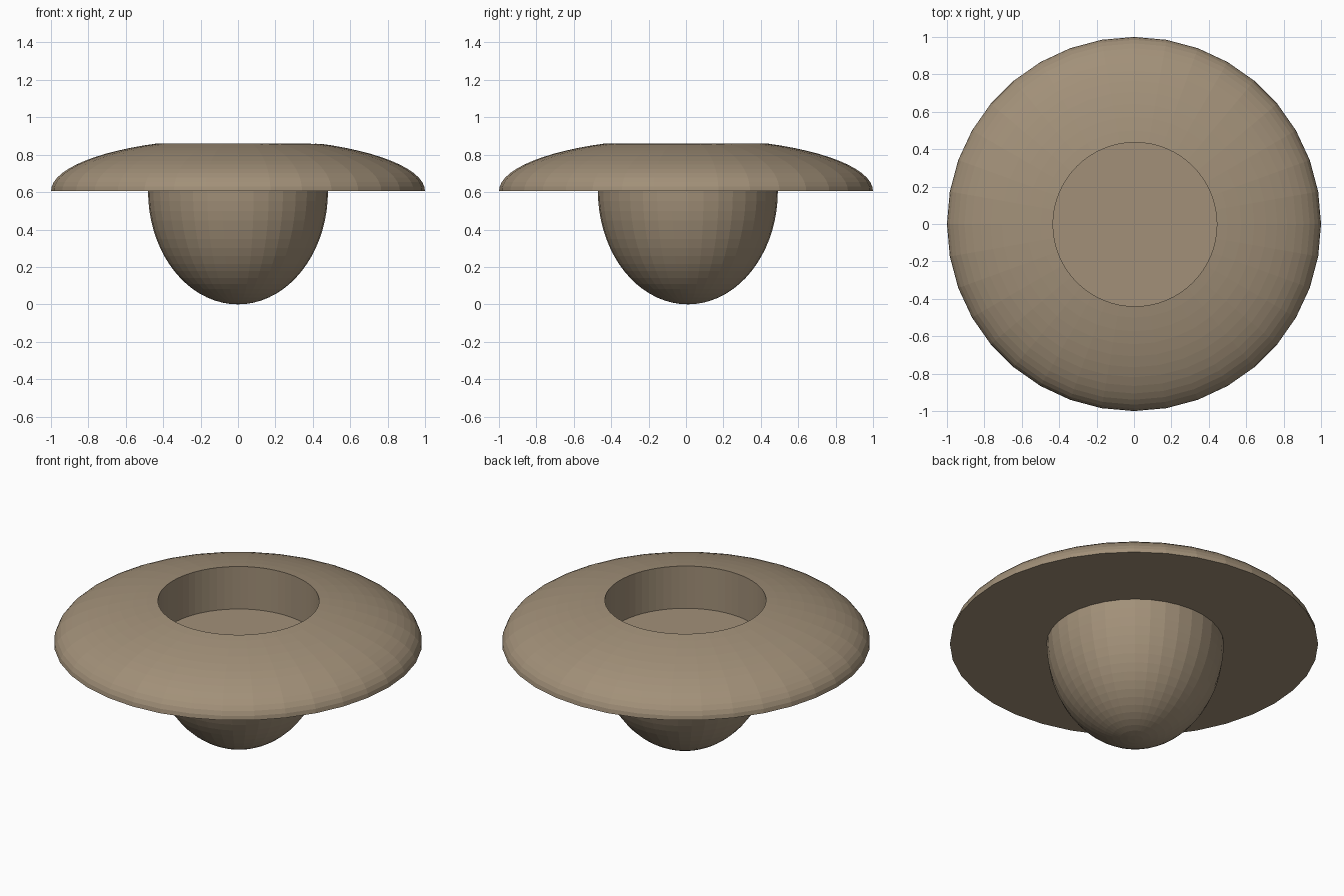
import bpy
import bmesh
from math import sin, cos, pi

if "Cube" in bpy.data.objects:
    bpy.data.objects.remove(bpy.data.objects["Cube"])

BASE_Z = 0.605     # flat underside of the cap and top of the bowl
RINGS = 18


def half_ellipsoid(name, radius, height, segments, centre):
    """Closed half ellipsoid with a flat face at its centre; negative height hangs down."""
    bm = bmesh.new()
    rings = []
    for i in range(RINGS):
        a = pi / 2 * i / RINGS
        rings.append([bm.verts.new((radius * cos(a) * cos(2 * pi * j / segments),
                                    radius * cos(a) * sin(2 * pi * j / segments),
                                    height * sin(a))) for j in range(segments)])
    pole = bm.verts.new((0, 0, height))
    bm.faces.new(rings[0])
    for j in range(segments):
        k = (j + 1) % segments
        for low, high in zip(rings, rings[1:]):
            bm.faces.new((low[j], low[k], high[k], high[j]))
        bm.faces.new((rings[-1][j], rings[-1][k], pole))
    bmesh.ops.recalc_face_normals(bm, faces=bm.faces)
    mesh = bpy.data.meshes.new(name)
    bm.to_mesh(mesh)
    bm.free()
    obj = bpy.data.objects.new(name, mesh)
    bpy.context.collection.objects.link(obj)
    obj.location = centre
    mat = bpy.data.materials.get("tan") or bpy.data.materials.new("tan")
    mat.diffuse_color = (0.36, 0.28, 0.19, 1)
    mat.use_nodes = True
    mat.node_tree.nodes["Principled BSDF"].inputs["Base Color"].default_value = mat.diffuse_color
    mesh.materials.append(mat)
    return obj


# Domed cap
cap = half_ellipsoid("cap", 1.0, 0.283, 36, (0, 0, BASE_Z))

# Rounded bowl under the cap; its flat top is the floor of the hole
half_ellipsoid("bowl", 0.481, -BASE_Z, 36, (0, 0.01, BASE_Z))

# Round hole through the cap
bpy.ops.mesh.primitive_cylinder_add(vertices=64, radius=0.438, depth=1,
                                    location=(0.005, -0.002, 0.8))
cutter = bpy.context.object
cutter.name = "hole_cutter"
cutter.data.materials.append(bpy.data.materials["tan"])
cutter.hide_render = True
cutter.display_type = 'WIRE'
hole = cap.modifiers.new("hole", 'BOOLEAN')
hole.operation = 'DIFFERENCE'
hole.solver = 'EXACT'
hole.object = cutter
